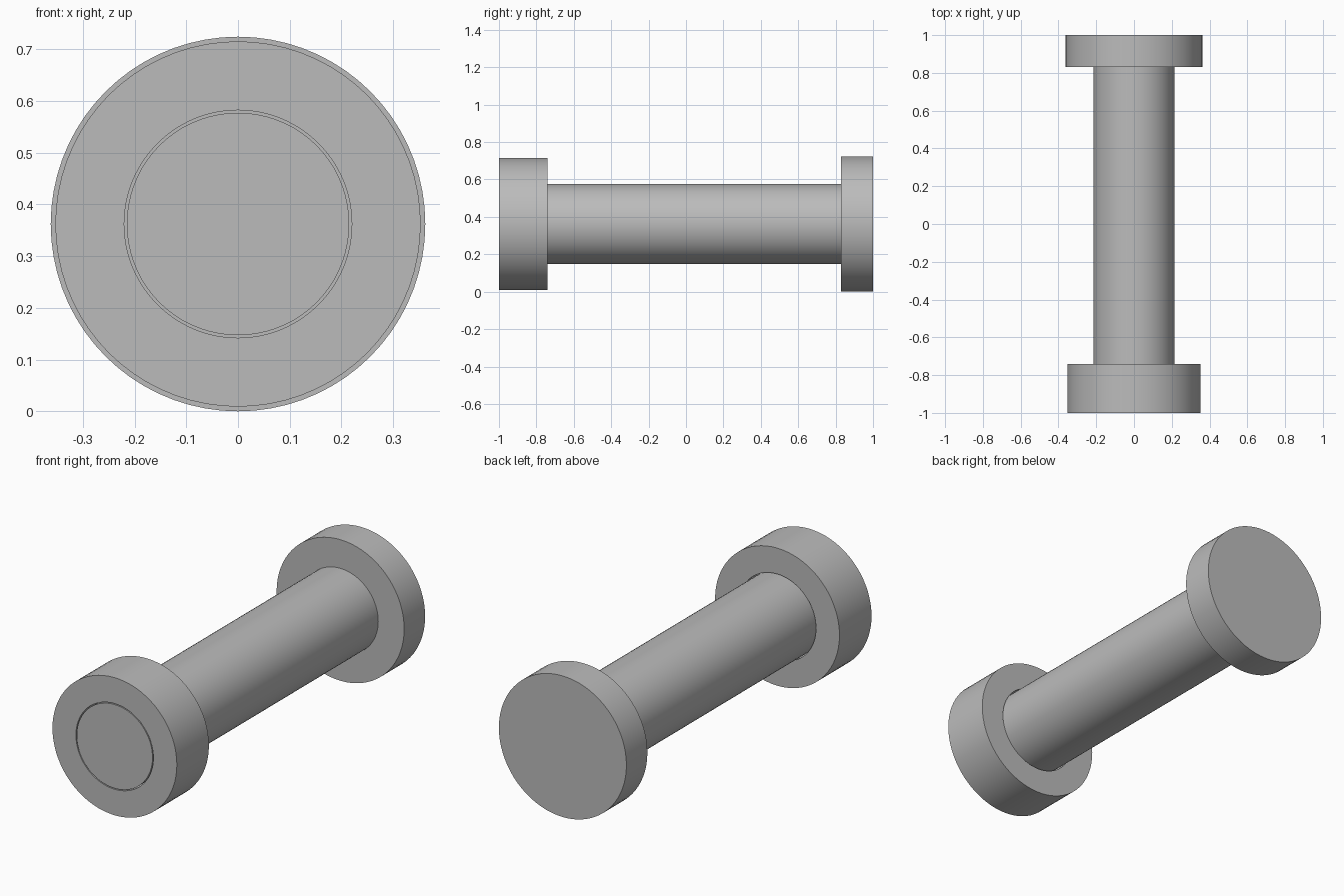
import bpy, bmesh, math
from mathutils import Vector

cube = bpy.data.objects.get("Cube")
if cube:
    bpy.data.objects.remove(cube, do_unlink=True)

AXIS_Z = 0.362
SEGMENTS = 72

steel = bpy.data.materials.new("plain_grey")
steel.use_nodes = True
grey = (0.5, 0.5, 0.5, 1)
steel.diffuse_color = grey
steel.node_tree.nodes["Principled BSDF"].inputs["Base Color"].default_value = grey


def lathe(name, profile, closed=False):
    """Turn a (radius, y) profile around the lengthwise axis."""
    bm = bmesh.new()
    verts = [bm.verts.new((r, y, 0)) for r, y in profile]
    edges = [bm.edges.new(pair) for pair in zip(verts, verts[1:])]
    if closed:
        edges.append(bm.edges.new((verts[-1], verts[0])))
    bmesh.ops.spin(bm, geom=verts + edges, cent=Vector(), axis=Vector((0, 1, 0)),
                   angle=math.tau, steps=SEGMENTS, use_duplicate=False)
    bmesh.ops.remove_doubles(bm, verts=bm.verts[:], dist=1e-5)
    bmesh.ops.recalc_face_normals(bm, faces=bm.faces[:])
    mesh = bpy.data.meshes.new(name)
    bm.to_mesh(mesh)
    bm.free()
    mesh.materials.append(steel)
    obj = bpy.data.objects.new(name, mesh)
    obj.location.z = AXIS_Z
    bpy.context.collection.objects.link(obj)
    bpy.ops.object.select_all(action="DESELECT")
    obj.select_set(True)
    bpy.context.view_layer.objects.active = obj
    bpy.ops.object.shade_smooth_by_angle(angle=math.radians(30))
    return obj


# Shaft with its wide flat head at the back
lathe("headed_pin", [(0, -1), (0.215, -1), (0.215, 0.83),
                     (0.362, 0.83), (0.362, 1), (0, 1)])

# Loose collar around the front end, with a fine gap to the shaft
lathe("collar", [(0.22, -1), (0.353, -1), (0.353, -0.74), (0.22, -0.74)], closed=True)
